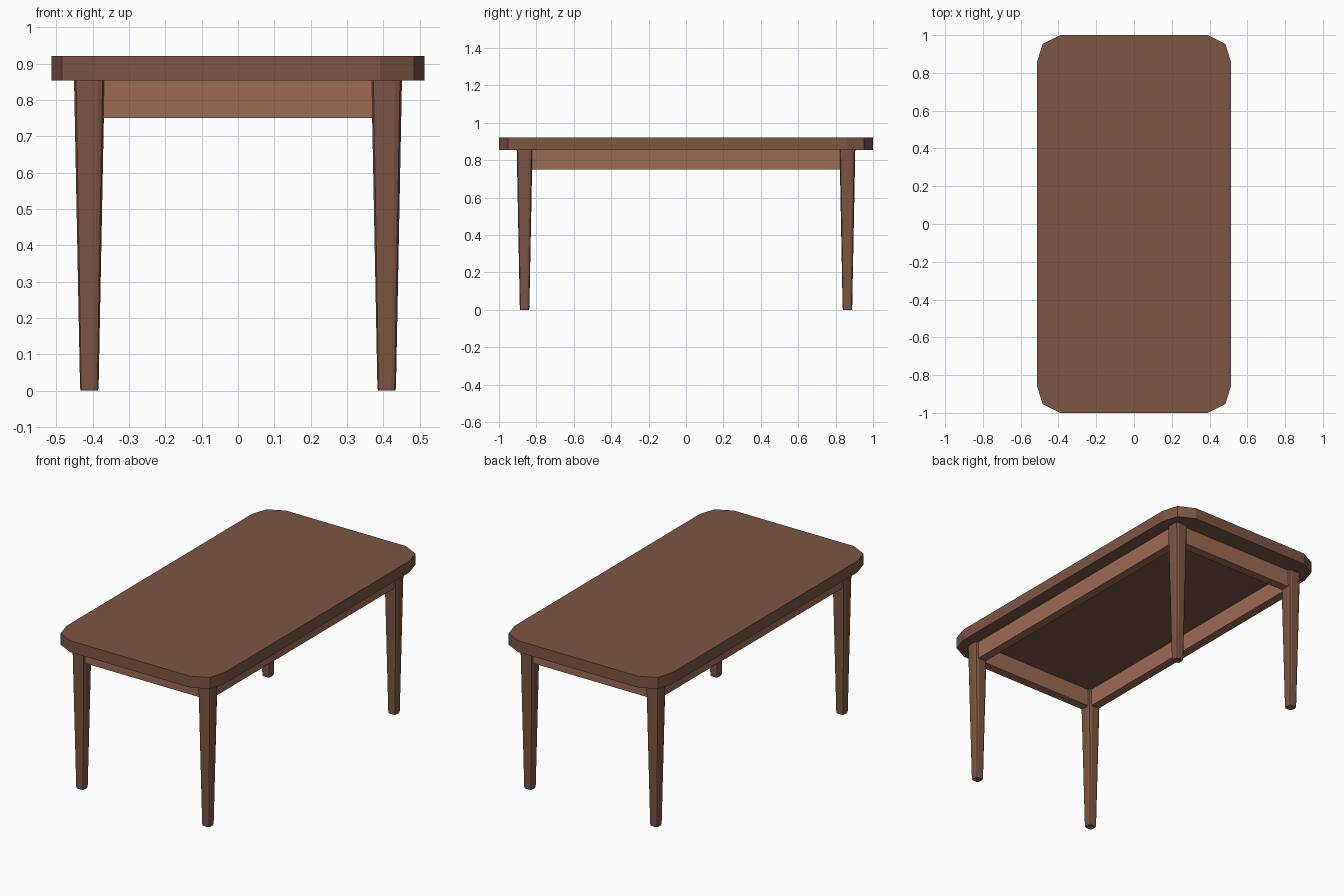
import bpy, bmesh

if "Cube" in bpy.data.objects:
    bpy.data.objects.remove(bpy.data.objects["Cube"])


def material(name, rgb):
    mat = bpy.data.materials.new(name)
    mat.diffuse_color = (*rgb, 1)
    mat.use_nodes = True
    mat.node_tree.nodes["Principled BSDF"].inputs["Base Color"].default_value = mat.diffuse_color
    return mat


wood = material("dark_wood", (0.20, 0.093, 0.058))
apron_wood = material("light_wood", (0.34, 0.147, 0.091))


def add_object(name, bm, mat):
    bmesh.ops.recalc_face_normals(bm, faces=bm.faces)
    mesh = bpy.data.meshes.new(name)
    bm.to_mesh(mesh)
    bm.free()
    mesh.materials.append(mat)
    obj = bpy.data.objects.new(name, mesh)
    bpy.context.collection.objects.link(obj)
    return obj


def box(name, center, size, mat):
    bm = bmesh.new()
    bmesh.ops.create_cube(bm, size=1)
    for v in bm.verts:
        v.co = [c + k * s for c, k, s in zip(center, v.co, size)]
    return add_object(name, bm, mat)


def loft(name, outlines, mat):
    """Skin equal-length rings of points and cap both ends."""
    bm = bmesh.new()
    rings = [[bm.verts.new(p) for p in ring] for ring in outlines]
    n = len(rings[0])
    for lo, hi in zip(rings, rings[1:]):
        for i in range(n):
            j = (i + 1) % n
            bm.faces.new((lo[i], lo[j], hi[j], hi[i]))
    bm.faces.new(rings[0][::-1])
    bm.faces.new(rings[-1])
    return add_object(name, bm, mat)


def rounded_rect(cx, cy, hx, hy, r, z):
    """Rectangle whose corners are two-segment arcs of radius r."""
    k = 0.293 * r
    quad = [(hx, hy - r), (hx - k, hy - k), (hx - r, hy)]
    pts = []
    for sx, sy in ((1, 1), (-1, 1), (-1, -1), (1, -1)):
        corner = quad if sx * sy > 0 else quad[::-1]
        pts += [(cx + sx * x, cy + sy * y, z) for x, y in corner]
    return pts


TOP, UNDER, APRON = 0.92, 0.853, 0.75
LX, LY = 0.409, 0.863

# Tabletop with faceted corners
half = [(0.513, 0.86), (0.484, 0.953), (0.39, 1.0)]
outline = half + [(-x, y) for x, y in half[::-1]]
outline += [(-x, -y) for x, y in outline]
loft("tabletop", [[(x, y, z) for x, y in outline] for z in (UNDER, TOP)], wood)

# Tapered legs with softened edges and a small foot chamfer
for sy, end in ((-1, "front"), (1, "back")):
    for sx, side in ((-1, "left"), (1, "right")):
        rings = [rounded_rect(sx * LX, sy * LY, h, h, r, z)
                 for h, r, z in ((0.0235, 0.011, 0),
                                 (0.0255, 0.012, 0.008),
                                 (0.042, 0.019, UNDER))]
        loft(f"{end}_{side}_leg", rings, wood)

# Aprons between the legs
zc, h, t = (UNDER + APRON) / 2, UNDER - APRON, 0.052
for s, end, side in ((-1, "front", "left"), (1, "back", "right")):
    box(f"{end}_apron", (0, s * LY, zc), (2 * LX - 0.05, t, h), apron_wood)
    box(f"{side}_apron", (s * LX, 0, zc), (t, 2 * LY - 0.05, h), apron_wood)
